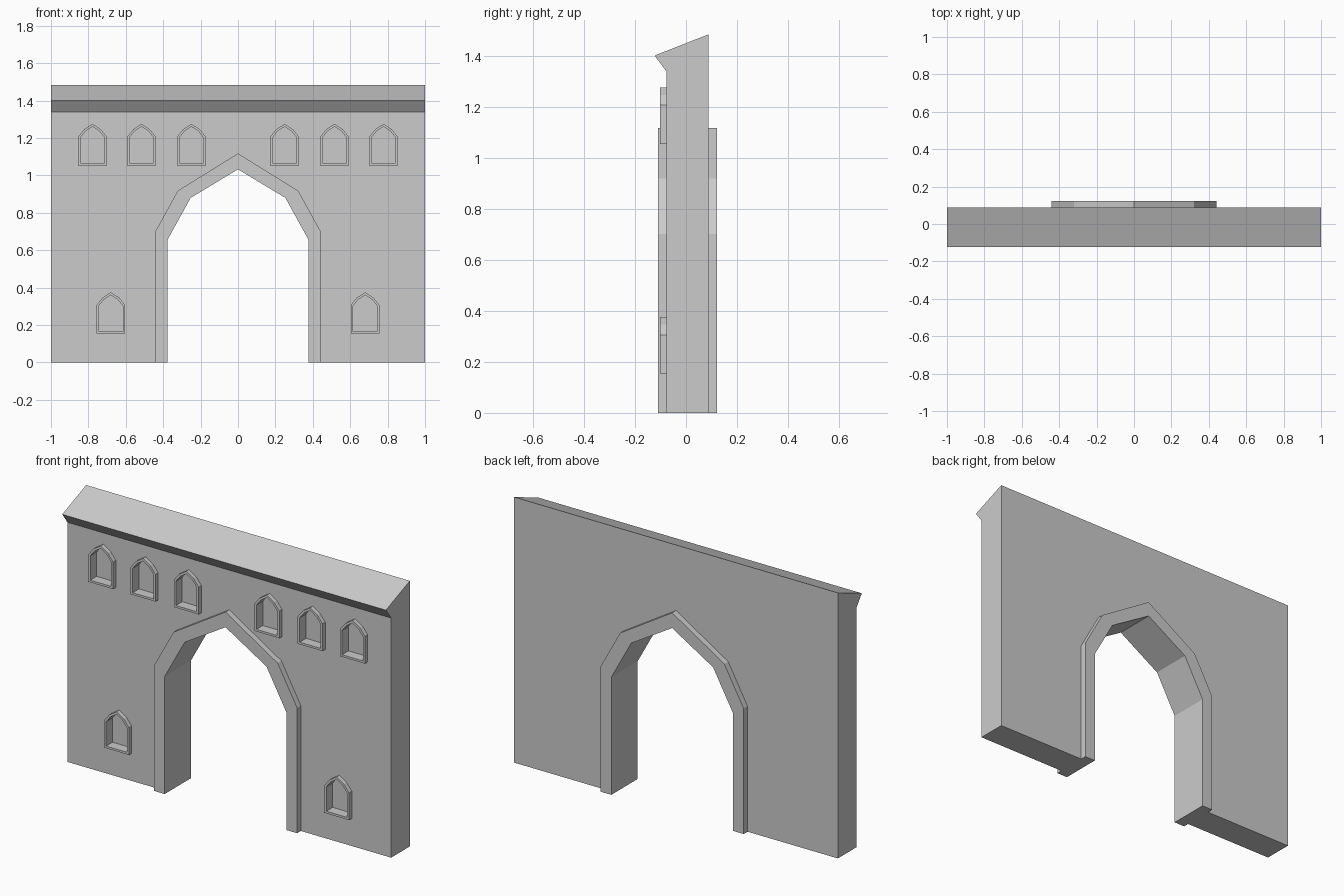
import bpy, bmesh

if "Cube" in bpy.data.objects:
    bpy.data.objects.remove(bpy.data.objects["Cube"])

FRONT, BACK = -0.077, 0.088          # wall faces


def make_object(name, bm):
    bmesh.ops.recalc_face_normals(bm, faces=bm.faces[:])
    mesh = bpy.data.meshes.new(name)
    bm.to_mesh(mesh)
    bm.free()
    obj = bpy.data.objects.new(name, mesh)
    bpy.context.collection.objects.link(obj)
    return obj


def prism(name, points, a, b, place):
    """Extrude a 2D outline between a and b; place maps (u, v, depth) to xyz."""
    bm = bmesh.new()
    lo = [bm.verts.new(place(u, v, a)) for u, v in points]
    hi = [bm.verts.new(place(u, v, b)) for u, v in points]
    bm.faces.new(lo)
    bm.faces.new(hi)
    for i in range(len(points)):
        j = (i + 1) % len(points)
        bm.faces.new((lo[i], lo[j], hi[j], hi[i]))
    return make_object(name, bm)


def band(name, outer, inner, y0, y1, closed):
    """Flat raised trim between two matching outlines in the xz plane."""
    bm = bmesh.new()
    rows = [[bm.verts.new((x, y, z)) for x, z in pts]
            for pts, y in ((outer, y0), (outer, y1), (inner, y1), (inner, y0))]
    n = len(outer)
    for i in range(n if closed else n - 1):
        j = (i + 1) % n
        for k in range(4):
            a, b = rows[k], rows[(k + 1) % 4]
            bm.faces.new((a[i], a[j], b[j], b[i]))
    if not closed:
        for i in (0, n - 1):
            bm.faces.new([row[i] for row in rows])
    return make_object(name, bm)


def mirrored(half):
    """Complete an outline whose last point lies on the centre line."""
    return half + [(-x, z) for x, z in reversed(half[:-1])]


def xz(u, v, d):
    return (u, d, v)


def cut(target, cutter):
    mod = target.modifiers.new("cut", 'BOOLEAN')
    mod.operation = 'DIFFERENCE'
    mod.solver = 'EXACT'
    mod.object = cutter
    bpy.context.view_layer.objects.active = target
    bpy.ops.object.modifier_apply(modifier=mod.name)
    bpy.data.objects.remove(cutter)


# Wall with sloping cornice, extruded along x
side = [(FRONT, 0), (FRONT, 1.338), (-0.123, 1.4), (BACK, 1.483), (BACK, 0)]
wall = prism("wall", side, -1, 1, lambda u, v, d: (d, u, v))

# Archway opening and raised trims on both faces
arch_out = mirrored([(-0.442, 0), (-0.442, 0.7), (-0.322, 0.918), (0, 1.117)])
arch_in = mirrored([(-0.376, 0), (-0.376, 0.657), (-0.253, 0.88), (0, 1.032)])
opening = [(x, z if z > 0 else -0.2) for x, z in arch_in]
cut(wall, prism("opening_cutter", opening, -0.5, 0.5, xz))
band("front_arch_trim", arch_out, arch_in, -0.11, FRONT, False)
band("back_arch_trim", arch_out, arch_in, BACK, 0.122, False)

# Small pointed niches: upper row and one low on each side
niche_out = mirrored([(-0.077, 0), (-0.077, 0.152), (-0.045, 0.192), (0, 0.221)])
niche_in = mirrored([(-0.064, 0.012), (-0.064, 0.148), (-0.037, 0.182), (0, 0.206)])
spots = [(0.249, 1.054), (0.516, 1.054), (0.778, 1.054), (0.68, 0.154)]
for s in (-1, 1):
    for cx, cz in spots:
        outer = [(s * cx + x, cz + z) for x, z in niche_out]
        inner = [(s * cx + x, cz + z) for x, z in niche_in]
        cut(wall, prism("niche_cutter", inner, -0.3, -0.045, xz))
        band("niche_frame", outer, inner, -0.101, FRONT, True)
